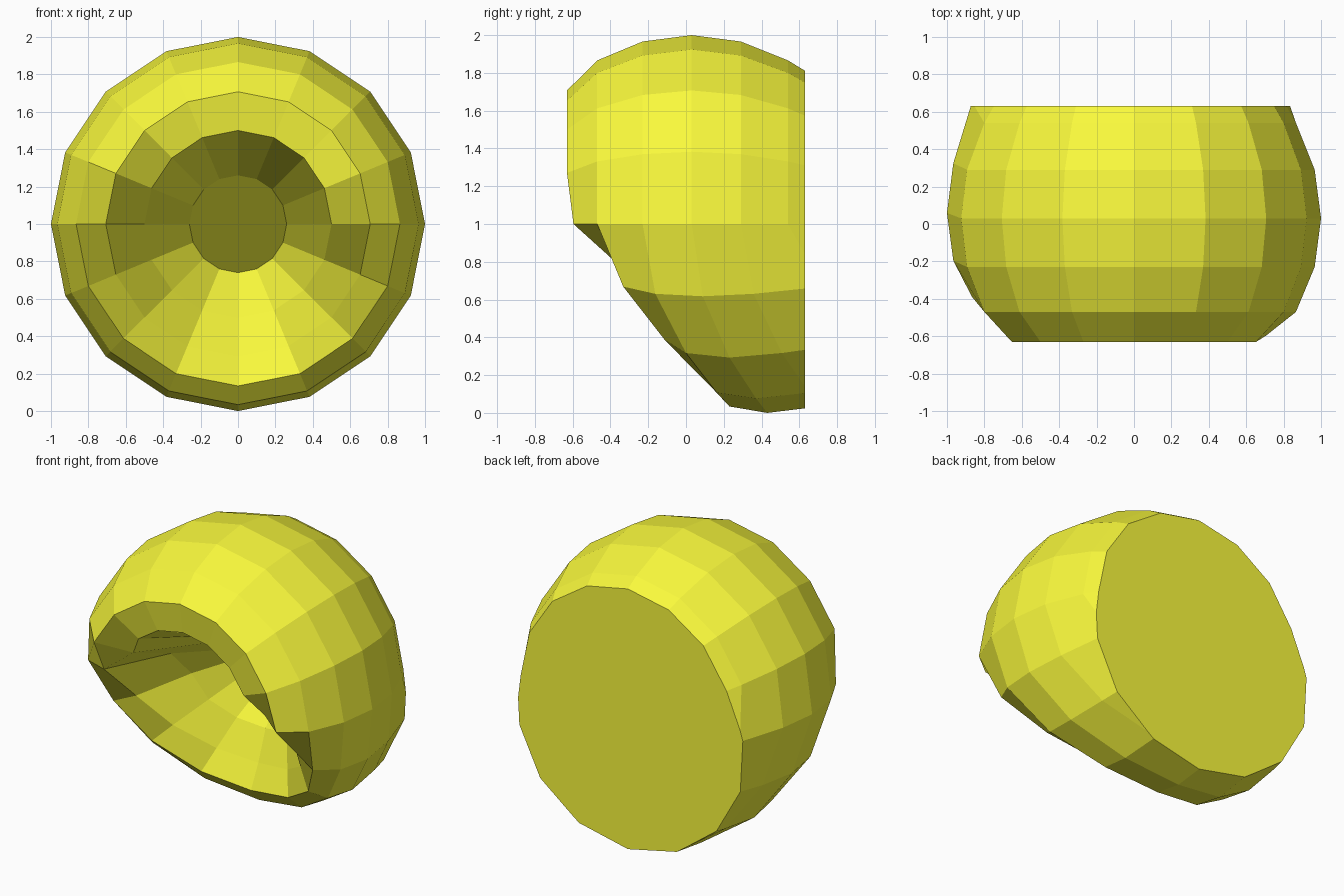
import bpy, bmesh, math

if "Cube" in bpy.data.objects:
    bpy.data.objects.remove(bpy.data.objects["Cube"])

SIDES = 16
# rings from the hollow outwards, over the rim, to the back:
# radius, y, backward pull of the lower half, falloff power, tilt, left dent
RINGS = [
    (0.26, 0.22, 0.00, 1.0, -0.27, 0.0),
    (0.50, -0.60, 0.90, 0.65, 0.0, 0.2),
    (0.707, -0.65, 0.87, 1.1, 0.0, 0.0),
    (0.866, -0.47, 0.61, 1.55, 0.0, 0.0),
    (0.966, -0.23, 0.46, 2.0, 0.0, 0.0),
    (1.00, 0.03, 0.40, 2.0, 0.0, 0.0),
    (0.966, 0.29, 0.42, 1.9, 0.0, 0.0),
    (0.866, 0.54, 0.80, 1.5, 0.0, 0.0),
    (0.707, 0.80, 0.90, 1.5, 0.0, 0.0),
]

bm = bmesh.new()


def make_ring(r, y, pull, power, tilt, dent):
    verts = []
    right = 0.08 if r < 0.8 else 0.0
    for i in range(SIDES):
        a = 2 * math.pi * i / SIDES
        s, c = math.sin(a), math.cos(a)
        # the pull starts a little higher on the left side
        low = -s + (0.27 if c < 0 else right) * c ** 4
        yy = y + pull * min(1.0, max(0.0, low)) ** power + tilt * s
        yy += dent * max(0.0, -c) ** 6
        verts.append(bm.verts.new((r * c, max(yy, -0.63), 1 + r * s)))
    return verts


# hollow and outer shell
rings = [make_ring(*p) for p in RINGS]
center = bm.verts.new((0, 0.22, 1))
for i in range(SIDES):
    j = (i + 1) % SIDES
    bm.faces.new((center, rings[0][i], rings[0][j]))
    for a, b in zip(rings, rings[1:]):
        bm.faces.new((a[i], b[i], b[j], a[j]))

# flat back
bmesh.ops.bisect_plane(bm, geom=bm.verts[:] + bm.edges[:] + bm.faces[:], dist=1e-5,
                       plane_co=(0, 0.63, 0), plane_no=(0, 1, 0), clear_outer=True)
bmesh.ops.holes_fill(bm, edges=[e for e in bm.edges if e.is_boundary], sides=0)
bmesh.ops.recalc_face_normals(bm, faces=bm.faces[:])

mesh = bpy.data.meshes.new("hollow_shell")
bm.to_mesh(mesh)
bm.free()
shell = bpy.data.objects.new("hollow_shell", mesh)
bpy.context.collection.objects.link(shell)

# yellow
mat = bpy.data.materials.new("yellow")
mat.diffuse_color = (0.95, 0.95, 0.045, 1)
mat.use_nodes = True
mat.node_tree.nodes["Principled BSDF"].inputs["Base Color"].default_value = mat.diffuse_color
mesh.materials.append(mat)
